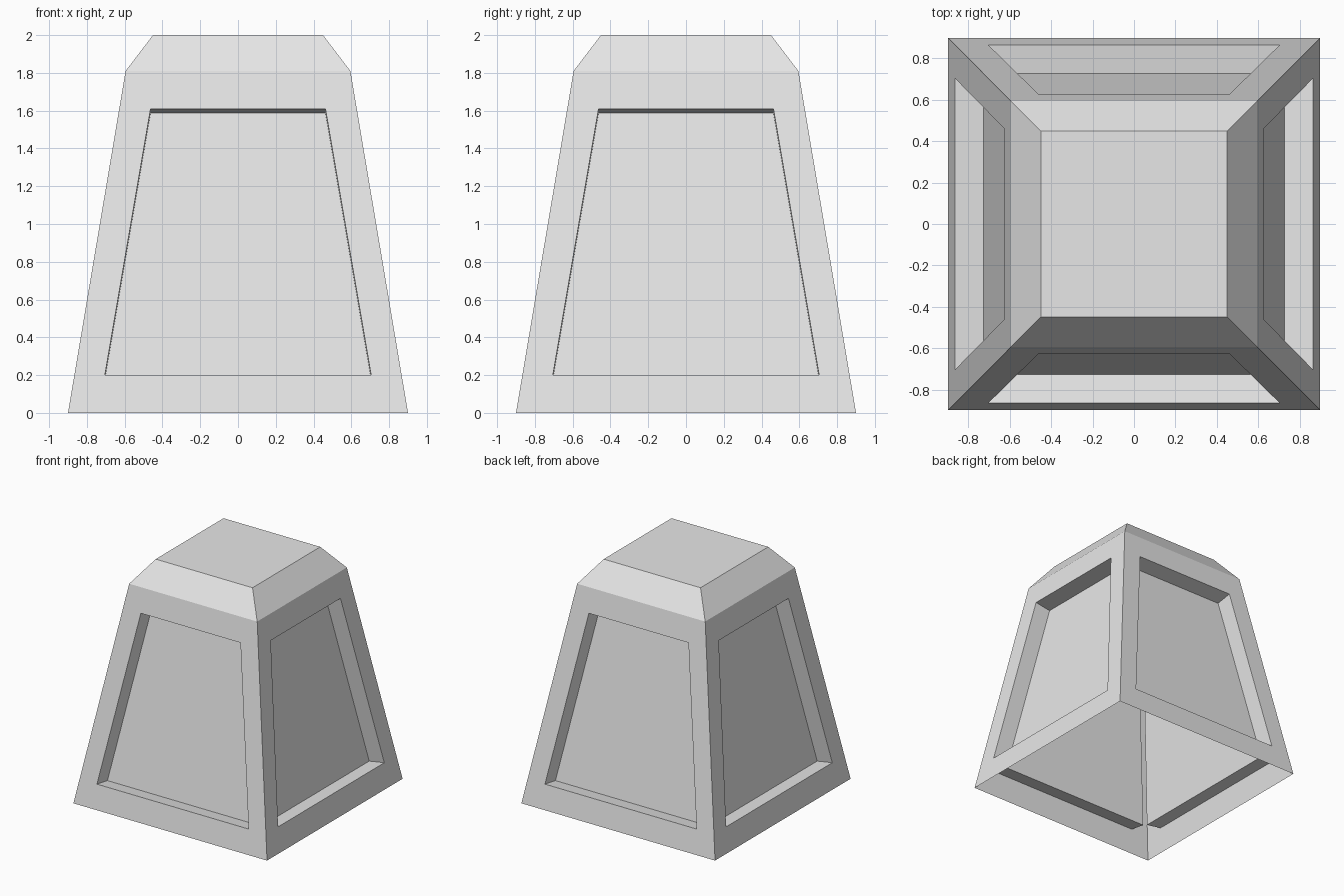
import bpy
import bmesh
from math import pi
from mathutils import Matrix, Vector

cube = bpy.data.objects.get("Cube")
if cube:
    bpy.data.objects.remove(cube, do_unlink=True)

# Main dimensions: (half width, height)
BASE, HIP, CROWN = (0.90, 0.0), (0.595, 1.81), (0.45, 2.0)
PANEL_LOW, PANEL_HIGH = (0.705, 0.2), (0.463, 1.61)
DEPTH = 0.142

grey = bpy.data.materials.new("light_grey")
grey.use_nodes = True
colour = (0.8, 0.8, 0.8, 1.0)
grey.diffuse_color = colour
grey.node_tree.nodes["Principled BSDF"].inputs["Base Color"].default_value = colour


def wall_y(z):
    """Front wall position at a given height."""
    t = z / HIP[1]
    return -(BASE[0] + (HIP[0] - BASE[0]) * t)


def trapezoid(low, high, y_low, y_high):
    return [Vector((-low[0], y_low, low[1])), Vector((low[0], y_low, low[1])),
            Vector((high[0], y_high, high[1])), Vector((-high[0], y_high, high[1]))]


def add_face(bm, points):
    return bm.faces.new([bm.verts.new(p) for p in points])


def add_band(bm, outer, inner):
    """Four quads joining two matching outlines."""
    for i in range(4):
        j = (i + 1) % 4
        add_face(bm, (outer[i], outer[j], inner[j], inner[i]))


wall = trapezoid(BASE, HIP, -BASE[0], -HIP[0])
rim = trapezoid(PANEL_LOW, PANEL_HIGH, wall_y(PANEL_LOW[1]), wall_y(PANEL_HIGH[1]))
outward = (wall[1] - wall[0]).cross(wall[3] - wall[0]).normalized()
panel = [p - outward * DEPTH for p in rim]
chamfer = trapezoid(HIP, CROWN, -HIP[0], -CROWN[0])

# Four identical sides: frame, recess walls, sunken panel, sloping shoulder
bm = bmesh.new()
for k in range(4):
    turn = Matrix.Rotation(k * pi / 2, 3, 'Z')
    frame, edge, floor, shoulder = ([turn @ p for p in shape]
                                    for shape in (wall, rim, panel, chamfer))
    add_band(bm, frame, edge)
    add_band(bm, edge, floor)
    add_face(bm, floor)
    add_face(bm, shoulder)

# Flat crown; the underside stays open
c, top = CROWN
add_face(bm, [(-c, -c, top), (c, -c, top), (c, c, top), (-c, c, top)])
bmesh.ops.remove_doubles(bm, verts=bm.verts, dist=0.0005)

mesh = bpy.data.meshes.new("panelled_shell")
bm.to_mesh(mesh)
bm.free()
mesh.materials.append(grey)
shell = bpy.data.objects.new("panelled_shell", mesh)
bpy.context.collection.objects.link(shell)
